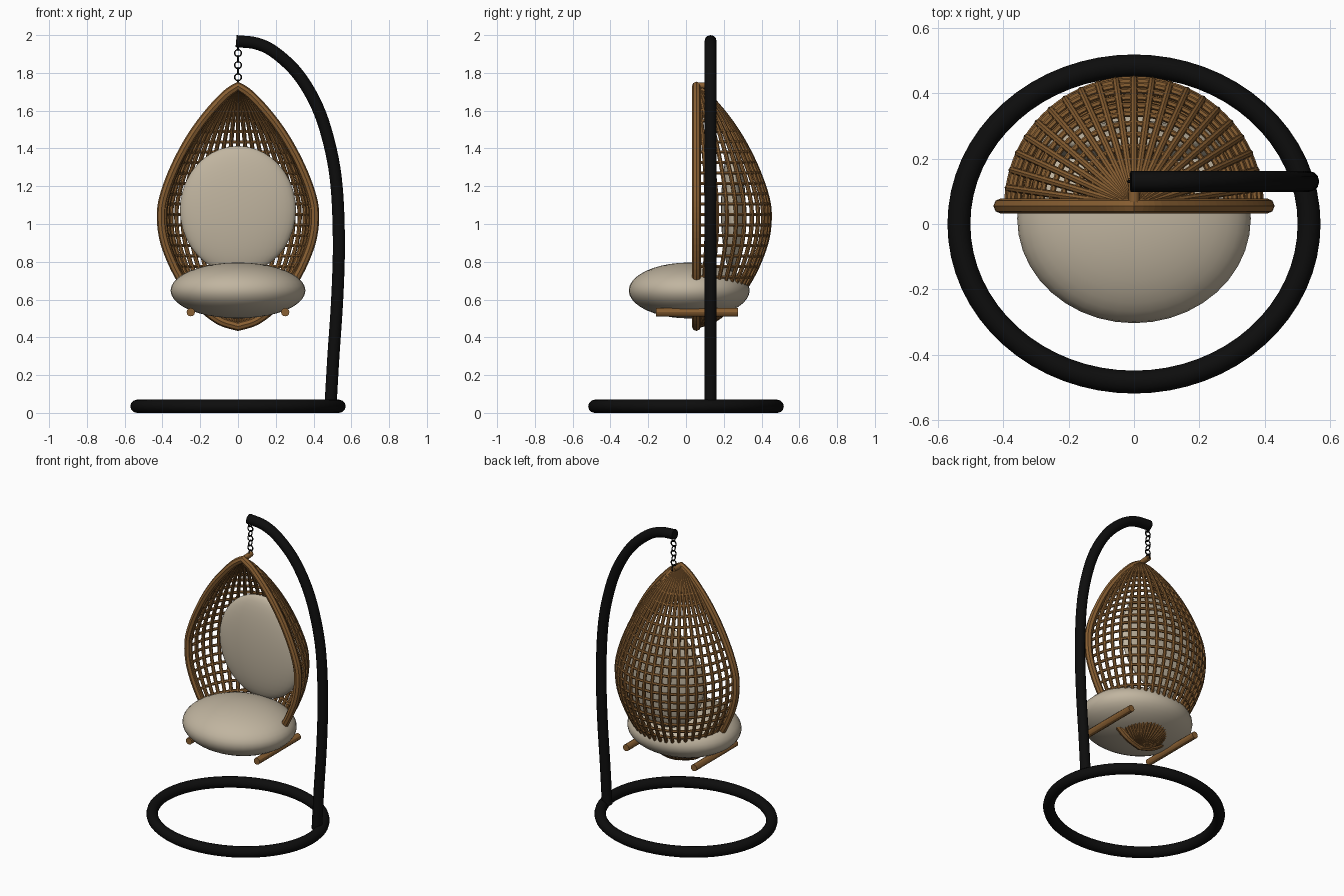
import bpy
from math import sin, cos, pi
from mathutils import Vector

cube = bpy.data.objects.get("Cube")
if cube:
    bpy.data.objects.remove(cube, do_unlink=True)


def material(name, color, rough):
    m = bpy.data.materials.new(name)
    m.use_nodes = True
    m.diffuse_color = (*color, 1)
    node = m.node_tree.nodes["Principled BSDF"]
    node.inputs["Base Color"].default_value = (*color, 1)
    node.inputs["Roughness"].default_value = rough
    return m


RATTAN = material("rattan brown", (0.25, 0.115, 0.032), 0.7)
FABRIC = material("cushion beige", (0.53, 0.46, 0.35), 0.9)
METAL = material("black metal", (0.004, 0.004, 0.004), 0.6)


def spline(points, steps=5):
    """Catmull-Rom path through a few control points."""
    p = [Vector(q) for q in points]
    p = [2 * p[0] - p[1]] + p + [2 * p[-1] - p[-2]]
    path = []
    for a, b, c, d in zip(p, p[1:], p[2:], p[3:]):
        for i in range(steps):
            t = i / steps
            path.append(0.5 * (2 * b + (c - a) * t + (2 * a - 5 * b + 4 * c - d) * t ** 2
                               + (3 * b - a - 3 * c + d) * t ** 3))
    return path + [p[-2]]


def tubes(name, paths, radius, mat, closed=False, res=2, smooth=False):
    """One mesh of round tubes swept along the given paths."""
    cu = bpy.data.curves.new(name, "CURVE")
    cu.dimensions = "3D"
    cu.bevel_depth = radius
    cu.bevel_resolution = res
    cu.use_fill_caps = True
    for path in paths:
        s = cu.splines.new("POLY")
        s.points.add(len(path) - 1)
        for pt, co in zip(s.points, path):
            pt.co = (*co, 1)
        s.use_cyclic_u = closed
        s.use_smooth = smooth
    temp = bpy.data.objects.new(name + " path", cu)
    bpy.context.collection.objects.link(temp)
    mesh = bpy.data.meshes.new_from_object(temp.evaluated_get(bpy.context.evaluated_depsgraph_get()))
    bpy.data.objects.remove(temp, do_unlink=True)
    mesh.materials.clear()
    mesh.materials.append(mat)
    ob = bpy.data.objects.new(name, mesh)
    bpy.context.collection.objects.link(ob)
    return ob


def cushion(name, center, radii):
    bpy.ops.mesh.primitive_uv_sphere_add(segments=40, ring_count=20, radius=1, location=center)
    ob = bpy.context.object
    ob.name = name
    ob.scale = radii
    bpy.ops.object.transform_apply(location=False, rotation=False, scale=True)
    bpy.ops.object.shade_smooth()
    ob.data.materials.append(FABRIC)
    return ob


# Floor ring and curved post
ring = [(0.535 * cos(a), 0.483 * sin(a), 0.035) for a in (2 * pi * i / 64 for i in range(64))]
tubes("base_ring", [ring], 0.035, METAL, closed=True, res=4, smooth=True)

ARM_Y = 0.13
post = [(0.49, 0.04), (0.505, 0.3), (0.525, 0.6), (0.534, 0.9), (0.522, 1.2), (0.485, 1.42),
        (0.42, 1.62), (0.32, 1.79), (0.2, 1.905), (0.1, 1.955), (-0.01, 1.968)]
tubes("stand_post", [spline([(x, ARM_Y, z) for x, z in post])], 0.032, METAL, res=4, smooth=True)

# Chain of alternating round links
links = []
for i in range(7):
    z = 1.937 - 0.032 * i
    link = []
    for k in range(16):
        a = 2 * pi * k / 16
        u, w = 0.018 * cos(a), 0.018 * sin(a)
        link.append((u, ARM_Y, z + w) if i % 2 else (0, ARM_Y + u, z + w))
    links.append(link)
tubes("chain", links, 0.004, METAL, closed=True, res=1, smooth=True)

# Egg-shaped basket: half outline as (radius, height)
SHELL_Y = 0.055
egg = spline([(0, 1.73, 0), (0.07, 1.68, 0), (0.17, 1.57, 0), (0.255, 1.45, 0), (0.33, 1.31, 0),
              (0.385, 1.17, 0), (0.406, 1.06, 0), (0.395, 0.93, 0), (0.35, 0.8, 0), (0.285, 0.68, 0),
              (0.2, 0.57, 0), (0.1, 0.49, 0), (0, 0.457, 0)], 4)
SHRINK = 0.955


def egg_radius(z):
    for a, b in zip(egg, egg[1:]):
        if b.y <= z <= a.y:
            return a.x + (b.x - a.x) * (a.y - z) / (a.y - b.y)
    return 0


right = [(p.x, SHELL_Y, p.y) for p in egg]
left = [(-p.x, SHELL_Y, p.y) for p in egg[-2:0:-1]]
tubes("basket_rim", [right + left], 0.0235, RATTAN, closed=True)

# Upright ribs sweep around the back half
RIBS = 22
ribs = []
for i in range(RIBS + 1):
    a = pi * i / RIBS
    ribs.append([(SHRINK * p.x * cos(a), SHELL_Y + SHRINK * p.x * sin(a), p.y) for p in egg])
tubes("basket_ribs", ribs, 0.0115, RATTAN)

# Level weave hoops
hoops = []
for i in range(22):
    z = 0.5 + 0.055 * i
    r = SHRINK * egg_radius(z)
    hoops.append([(r * cos(pi * k / 44), SHELL_Y + r * sin(pi * k / 44), z) for k in range(45)])
tubes("basket_hoops", hoops, 0.009, RATTAN, res=1)

# Hanger peg joining the basket top to the chain
tubes("hanger_peg", [[(0, SHELL_Y, 1.73), (0, ARM_Y + 0.01, 1.735)]], 0.017, RATTAN, smooth=True)

# Rails under the seat
for side, x in (("left", 0.25), ("right", -0.25)):
    tubes(side + "_seat_rail", [[(x, -0.16, 0.533), (x, 0.275, 0.533)]], 0.022, RATTAN, res=4, smooth=True)
    ob = bpy.data.objects[side + "_seat_rail"]
    bpy.ops.object.select_all(action="DESELECT")
    ob.select_set(True)
    bpy.context.view_layer.objects.active = ob
    bpy.ops.object.shade_smooth_by_angle()

# Cushions
cushion("seat_cushion", (0, 0.017, 0.648), (0.357, 0.32, 0.148))
cushion("back_cushion", (0, 0.25, 1.075), (0.307, 0.065, 0.338))
